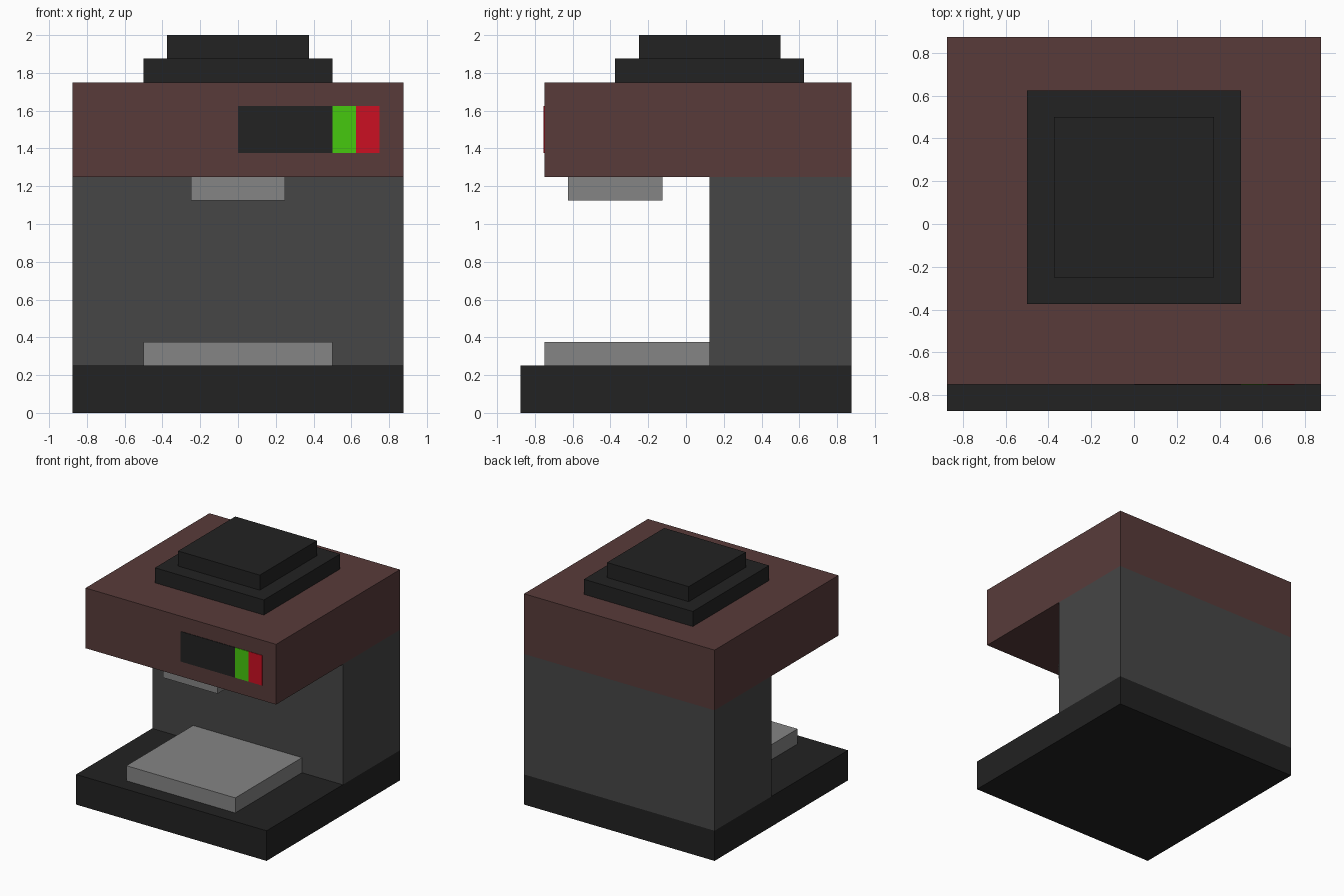
import bpy
import bmesh
from mathutils import Matrix, Vector

if "Cube" in bpy.data.objects:
    bpy.data.objects.remove(bpy.data.objects["Cube"])


def material(name, r, g, b):
    m = bpy.data.materials.new(name)
    m.diffuse_color = (r, g, b, 1.0)
    m.use_nodes = True
    m.node_tree.nodes["Principled BSDF"].inputs["Base Color"].default_value = m.diffuse_color
    return m


BLACK = material("black", 0.016, 0.016, 0.016)
BROWN = material("brown", 0.098, 0.044, 0.042)
DARK_GREY = material("dark grey", 0.061, 0.061, 0.061)
LIGHT_GREY = material("light grey", 0.235, 0.235, 0.235)
GREEN = material("green", 0.061, 0.578, 0.0045)
RED = material("red", 0.597, 0.0052, 0.016)


def box(name, mat, x, y, z):
    """Box given by its (min, max) range on each axis."""
    lo, hi = (Vector(c) for c in zip(x, y, z))
    bm = bmesh.new()
    bmesh.ops.create_cube(bm, size=1.0, matrix=Matrix.Diagonal((*(hi - lo), 1.0)))
    mesh = bpy.data.meshes.new(name)
    bm.to_mesh(mesh)
    bm.free()
    mesh.materials.append(mat)
    ob = bpy.data.objects.new(name, mesh)
    ob.location = (lo + hi) / 2
    bpy.context.collection.objects.link(ob)
    return ob


W = 0.875  # half width of the machine

# Main body
box("base", BLACK, (-W, W), (-W, W), (0, 0.25))
box("rear_column", DARK_GREY, (-W, W), (0.125, W), (0.25, 1.25))
box("head", BROWN, (-W, W), (-0.75, W), (1.25, 1.75))

# Drip tray and spout
box("drip_tray", LIGHT_GREY, (-0.5, 0.5), (-0.75, 0.125), (0.25, 0.375))
box("spout", LIGHT_GREY, (-0.25, 0.25), (-0.625, -0.125), (1.125, 1.25))

# Stepped lid
box("lid_lower", BLACK, (-0.5, 0.5), (-0.375, 0.625), (1.75, 1.875))
box("lid_upper", BLACK, (-0.375, 0.375), (-0.25, 0.5), (1.875, 2.0))

# Control panel plates on the front of the head
for name, mat, x in (
    ("display", BLACK, (0.0, 0.5)),
    ("green_button", GREEN, (0.5, 0.625)),
    ("red_button", RED, (0.625, 0.75)),
):
    box(name, mat, x, (-0.754, -0.75), (1.375, 1.625))
